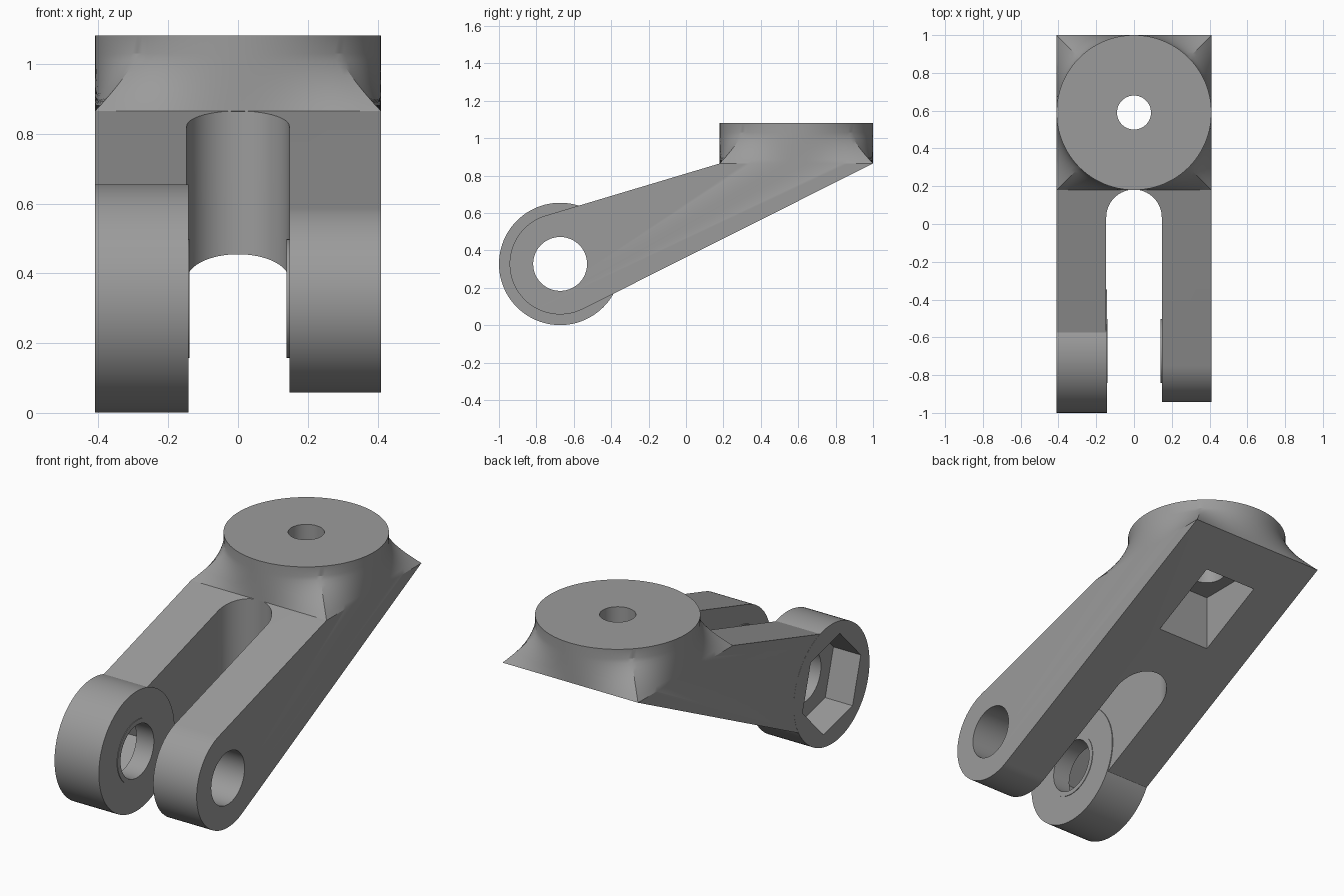
import bpy, bmesh, math
from mathutils import Vector, Matrix

if "Cube" in bpy.data.objects:
    bpy.data.objects.remove(bpy.data.objects["Cube"])

grey = bpy.data.materials.new("mid grey")
grey.diffuse_color = (0.33, 0.33, 0.33, 1)
grey.use_nodes = True
grey.node_tree.nodes["Principled BSDF"].inputs["Base Color"].default_value = grey.diffuse_color

PY, PZ = -0.673, 0.328      # pivot axis
HY, HR, HW = 0.59, 0.41, 0.41   # round head centre, radius, half width
BASE, RIM, TOP = 0.865, 1.03, 1.082


def make(name, rings):
    """Solid through a stack of matching closed rings."""
    bm = bmesh.new()
    loops = [[bm.verts.new(p) for p in r] for r in rings]
    n = len(loops[0])
    for a, b in zip(loops, loops[1:]):
        for i in range(n):
            j = (i + 1) % n
            bm.faces.new((a[i], a[j], b[j], b[i]))
    bm.faces.new(loops[0][::-1])
    bm.faces.new(loops[-1])
    bmesh.ops.recalc_face_normals(bm, faces=bm.faces)
    me = bpy.data.meshes.new(name)
    bm.to_mesh(me)
    bm.free()
    me.materials.append(grey)
    ob = bpy.data.objects.new(name, me)
    bpy.context.collection.objects.link(ob)
    return ob


def along_x(name, profile, x0, x1):
    return make(name, [[(x, y, z) for y, z in profile] for x in (x0, x1)])


def along_z(name, profile, z0, z1):
    return make(name, [[(x, y, z) for x, y in profile] for z in (z0, z1)])


def circle(cx, cy, r, n=96, start=0.0):
    return [(cx + r * math.cos(start + math.tau * i / n),
             cy + r * math.sin(start + math.tau * i / n)) for i in range(n)]


def boolean(target, tool, op):
    m = target.modifiers.new(op.lower(), 'BOOLEAN')
    m.operation, m.object, m.solver = op, tool, 'EXACT'
    bpy.context.view_layer.objects.active = target
    bpy.ops.object.modifier_apply(modifier=m.name)
    bpy.data.objects.remove(tool)


def tangent_angle(y, z, r, side):
    """Angle on the pivot circle where the line to (y, z) touches it."""
    d = Vector((y - PY, z - PZ))
    return math.atan2(d.y, d.x) + side * math.acos(r / d.length)


# Arm body: rounded pivot end tapering out to the head base
r = 0.27
a0 = tangent_angle(0.18, BASE, r, 1)
a1 = tangent_angle(1.0, BASE, r, -1) + math.tau
side = [(PY + r * math.cos(a0 + (a1 - a0) * i / 56),
         PZ + r * math.sin(a0 + (a1 - a0) * i / 56)) for i in range(57)]
side += [(1.0, BASE), (0.18, BASE)]
body = along_x("fork_bracket", side, -HW, HW)

# Fork slot with a round end
sr = 0.147
slot = [(-sr, -1.5), (sr, -1.5)]
slot += [(sr * math.cos(math.pi * i / 40), 0.182 - sr + sr * math.sin(math.pi * i / 40))
         for i in range(41)]
boolean(body, along_z("slot_cutter", slot, -1, 2), 'DIFFERENCE')

# Head: square base flowing into a round plate
angles = [math.tau * i / 128 for i in range(128)]


def head_ring(t, z):
    ring = []
    for a in angles:
        c, s = math.cos(a), math.sin(a)
        square = HW / max(abs(c), abs(s))
        rad = HR + (square - HR) * (1 - t) ** 1.3
        ring.append((rad * c, HY + rad * s, z))
    return ring


rings = [[(p[0] * 0.98, HY + (p[1] - HY) * 0.98, BASE - 0.004) for p in head_ring(0, 0)]]
rings += [head_ring(i / 8, BASE + (RIM - BASE) * i / 8) for i in range(9)]
rings.append(head_ring(1, TOP))
boolean(body, make("head", rings), 'UNION')

# Large nut housing on the left arm, and raised washers facing the slot
boolean(body, along_x("nut_housing", circle(PY, PZ, 0.327), -HW - 0.0005, -0.142), 'UNION')
for x0, x1 in ((-0.2, -0.139), (0.139, 0.2)):
    boolean(body, along_x("washer", circle(PY, PZ, 0.17), x0, x1), 'UNION')

# Pivot hole and hexagonal nut pocket
boolean(body, along_x("pivot_cutter", circle(PY, PZ, 0.144), -1, 1), 'DIFFERENCE')
hexagon = circle(PY, PZ, 0.26, 6, math.radians(180 - 14))
boolean(body, along_x("hex_cutter", hexagon, -1, -0.245), 'DIFFERENCE')

# Head bolt hole and square pocket from below
boolean(body, along_z("bolt_cutter", circle(0, HY, 0.09, 64), -1, 2), 'DIFFERENCE')
square = [(-0.16, HY - 0.19), (0.16, HY - 0.19), (0.16, HY + 0.19), (-0.16, HY + 0.19)]
boolean(body, along_z("pocket_cutter", square, -1, 0.87), 'DIFFERENCE')

bpy.ops.object.select_all(action='DESELECT')
body.select_set(True)
bpy.context.view_layer.objects.active = body
bpy.ops.object.shade_smooth_by_angle(angle=math.radians(25))
